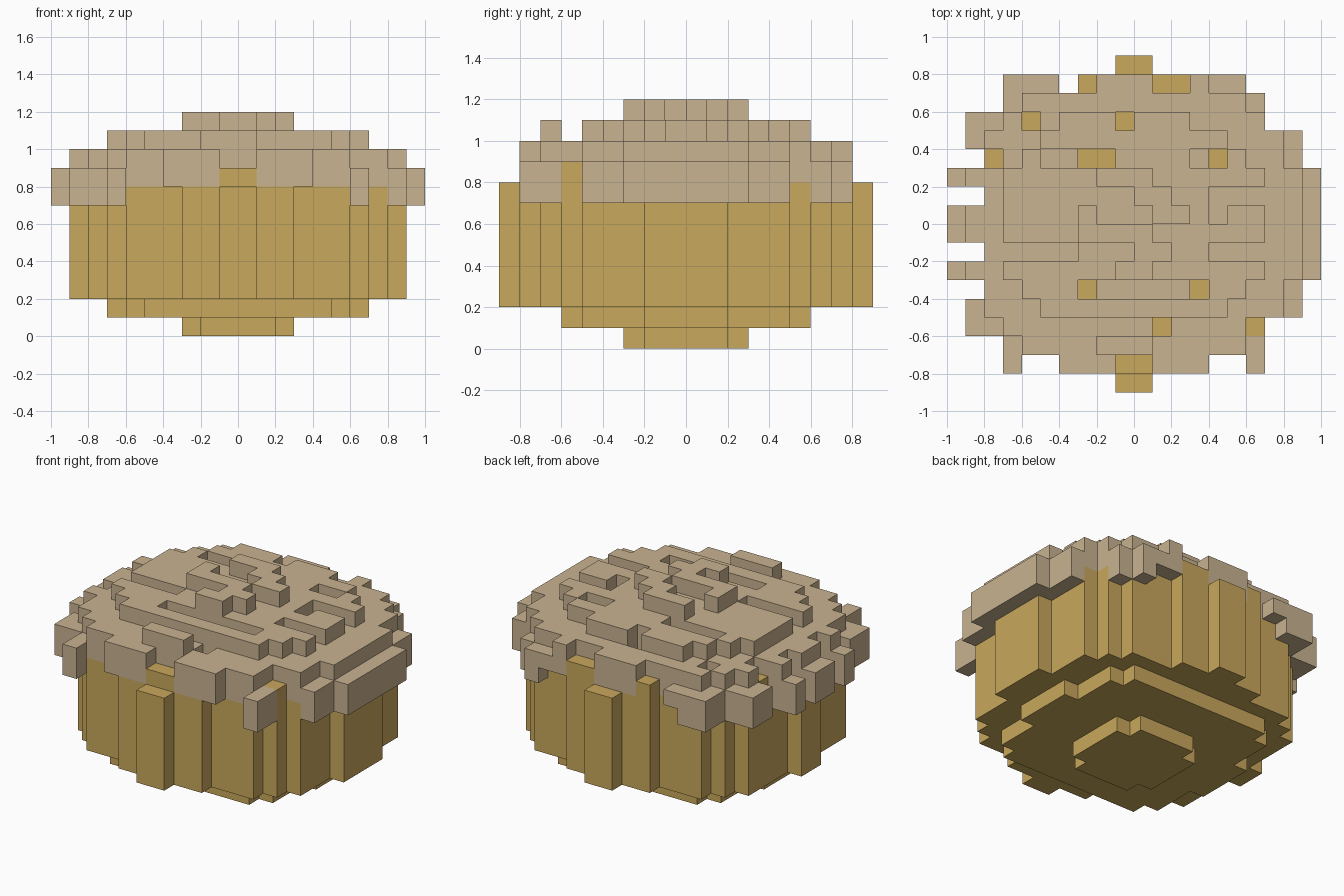
import bpy, bmesh
from mathutils import Vector

cube = bpy.data.objects.get("Cube")
if cube:
    bpy.data.objects.remove(cube, do_unlink=True)

U = 0.1  # size of one block


def material(name, rgb):
    m = bpy.data.materials.new(name)
    m.use_nodes = True
    m.diffuse_color = (*rgb, 1)
    m.node_tree.nodes["Principled BSDF"].inputs["Base Color"].default_value = (*rgb, 1)
    return m


def row(r, *spans):
    """Cells of one row, from start/end pairs along x."""
    return {(x, r) for a, b in spans for x in range(a, b)}


def disc(halves):
    """Stepped round plan, from half widths counted outward from the middle row."""
    cells = set()
    for i, h in enumerate(halves):
        cells |= row(i, (-h, h)) | row(-i - 1, (-h, h))
    return cells


def build(name, cells, solid, mat):
    """Skin the blocks where they meet air, then merge flat areas."""
    bm = bmesh.new()
    for c in sorted(cells):
        centre = Vector(c) + Vector((0.5, 0.5, 0.5))
        for axis in range(3):
            for sign in (-1, 1):
                n = Vector((0, 0, 0))
                n[axis] = sign
                if tuple(int(a + b) for a, b in zip(c, n)) in solid:
                    continue
                u = Vector((0, 0, 0))
                u[(axis + 1) % 3] = 0.5
                v = n.cross(u)
                corners = (-u - v, u - v, u + v, v - u)
                bm.faces.new([bm.verts.new((centre + n / 2 + k) * U) for k in corners])
    bmesh.ops.remove_doubles(bm, verts=bm.verts[:], dist=0.001)
    bmesh.ops.dissolve_limit(bm, angle_limit=0.01, verts=bm.verts[:], edges=bm.edges[:])
    mesh = bpy.data.meshes.new(name)
    bm.to_mesh(mesh)
    bm.free()
    mesh.materials.append(mat)
    ob = bpy.data.objects.new(name, mesh)
    bpy.context.collection.objects.link(ob)


# Pastry: narrow foot, stepped base and fluted wall
foot = disc((3, 3, 2))
base = disc((7, 7, 6, 6, 6, 5))
wall = disc((9, 9, 8, 8, 8, 7, 6, 3, 1)) - row(1, (-9, -8)) - row(-2, (-9, -8))

# Gaps in the icing where pastry shows through
gaps = (row(7, (-3, -2), (1, 3)) | row(5, (-6, -5), (-1, 0))
        | row(3, (-8, -7), (-3, -1), (4, 5)) | row(-4, (-3, -2), (3, 4))
        | row(-6, (1, 2), (6, 7)) | row(-8, (-1, 1)))

# Icing: ragged overhanging rim
rim = (row(7, (-7, -4), (-2, 1), (3, 6)) | row(6, (-7, 7)) | row(5, (-9, 7))
       | row(4, (-9, 9)) | row(3, (-8, 9)) | row(-4, (-8, 9)) | row(-5, (-9, 9))
       | row(-6, (-9, 7)) | row(-7, (-7, 7)) | row(-8, (-7, -6), (-4, 4), (6, 7)))
for r in (-3, -1, 0, 2):
    rim |= row(r, (-10, 10))
for r in (-2, 1):
    rim |= row(r, (-8, 10))
rim -= gaps
drips = {(x, y) for x, y in rim - wall if abs(x + 0.5) > 5}

# Icing: upper steps with shallow grooves
shoulder = disc((9, 9, 9, 8, 8, 7, 6, 4)) & rim
grooves = (row(-2, (4, 7), (-7, -3)) | row(1, (4, 7)) | row(0, (4, 5))
           | row(3, (-5, -3), (3, 4)) | row(-4, (-2, 3)))
crown = (disc((7, 7, 7, 6, 5)) | row(5, (-4, 3)) | row(-7, (-2, 1))) & rim
crown -= grooves
peak = (row(2, (-2, 1)) | row(1, (0, 2)) | row(0, (-3, -2), (1, 3))
        | row(-1, (-3, 1)) | row(-2, (0, 2)) | row(-3, (-1, 1)))


def stack(levels):
    return {(x, y, z) for plan, zs in levels for x, y in plan for z in zs}


pastry_cells = stack([(foot, [0]), (base, [1]), (wall, range(2, 8)), (gaps, [8])])
icing_cells = stack([(drips, [7]), (rim, [8]), (shoulder, [9]), (crown, [10]), (peak, [11])])
solid = pastry_cells | icing_cells

build("pastry", pastry_cells, solid, material("golden pastry", (0.584, 0.392, 0.107)))
build("icing", icing_cells, solid, material("tan icing", (0.584, 0.451, 0.283)))
